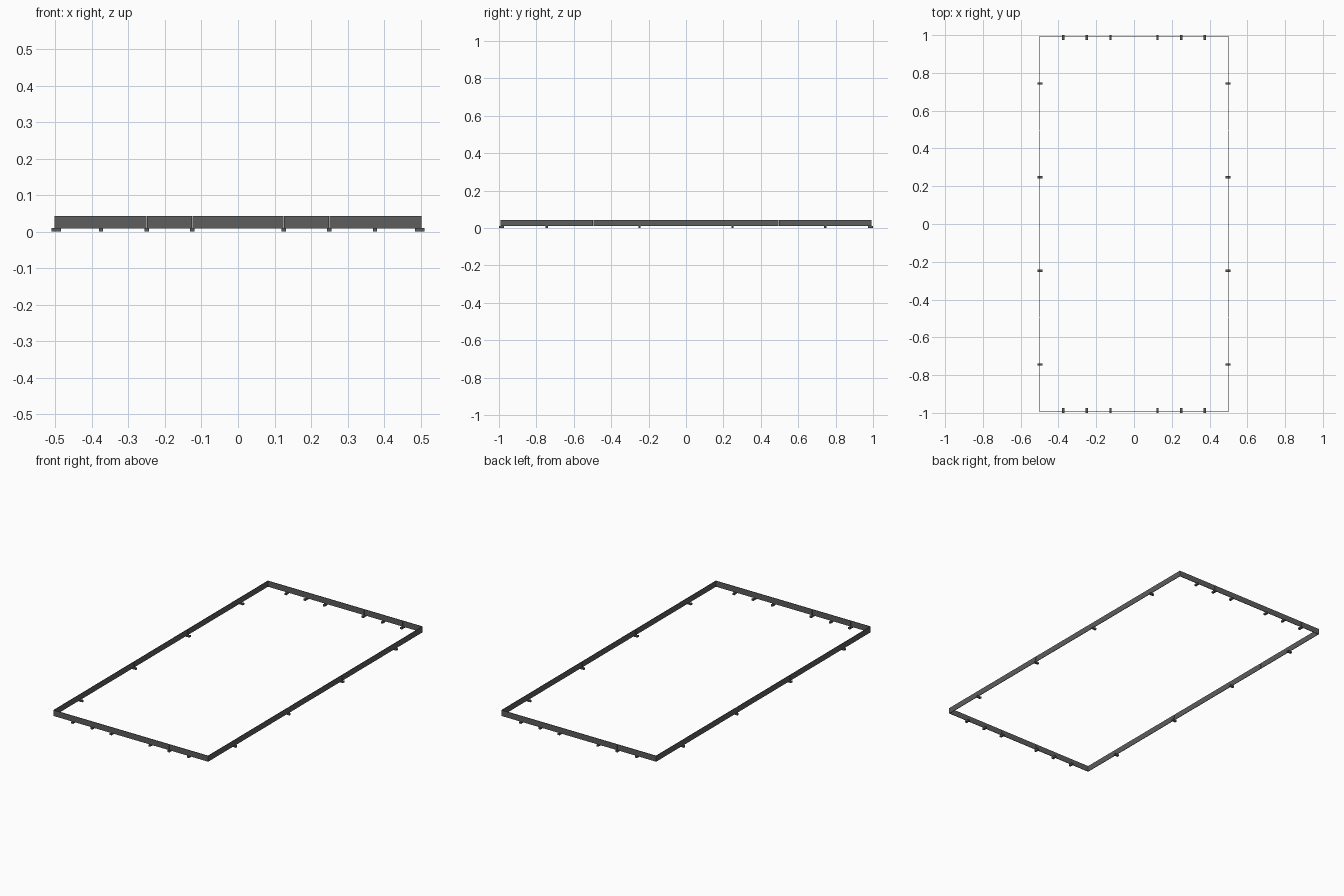
import bpy

if "Cube" in bpy.data.objects:
    bpy.data.objects.remove(bpy.data.objects["Cube"])

HX, HY = 0.502, 0.993        # outer half sizes of the border
T = 0.003                    # board thickness
Z0, Z1 = 0.009, 0.043        # board bottom and top
GAP = 0.001                  # slit between neighbouring boards
FOOT_L, FOOT_W, FOOT_H = 0.027, 0.012, 0.010

mat = bpy.data.materials.new("dark_grey")
mat.diffuse_color = (0.11, 0.11, 0.11, 1)
mat.use_nodes = True
mat.node_tree.nodes["Principled BSDF"].inputs["Base Color"].default_value = mat.diffuse_color


def box(name, lo, hi):
    bpy.ops.mesh.primitive_cube_add(
        size=1, location=[(a + b) / 2 for a, b in zip(lo, hi)])
    o = bpy.context.object
    o.name = name
    o.scale = [b - a for a, b in zip(lo, hi)]
    bpy.ops.object.transform_apply(location=False, rotation=False, scale=True)
    o.data.materials.append(mat)
    return o


def spans(joints, half):
    # Split a run into boards separated by thin slits
    pts = [-half] + joints + [half]
    for i in range(len(pts) - 1):
        a = pts[i] + (GAP / 2 if i else 0)
        b = pts[i + 1] - (GAP / 2 if i < len(pts) - 2 else 0)
        yield a, b


end_joints = [-0.375, -0.25, -0.125, 0.125, 0.25, 0.375]
side_joints = [-0.744, -0.496, -0.248, 0.248, 0.496, 0.744]
side_feet = [-0.744, -0.248, 0.248, 0.744]

for s, end, side in ((-1, "front", "left"), (1, "back", "right")):
    # End boards and the feet bridging their joints
    y0, y1 = sorted((s * HY, s * (HY - T)))
    for a, b in spans(end_joints, HX):
        box(end + "_board", (a, y0, Z0), (b, y1, Z1))
    f0, f1 = sorted((s, s * (1 - FOOT_L)))
    for x in end_joints:
        box(end + "_foot", (x - FOOT_W / 2, f0, 0), (x + FOOT_W / 2, f1, FOOT_H))

    # Long side boards and their feet
    x0, x1 = sorted((s * HX, s * (HX - T)))
    for a, b in spans(side_joints, HY - T):
        box(side + "_board", (x0, a, Z0), (x1, b, Z1))
    o = HX + 0.009
    f0, f1 = sorted((s * o, s * (o - FOOT_L)))
    for y in side_feet:
        box(side + "_foot", (f0, y - FOOT_W / 2, 0), (f1, y + FOOT_W / 2, FOOT_H))
